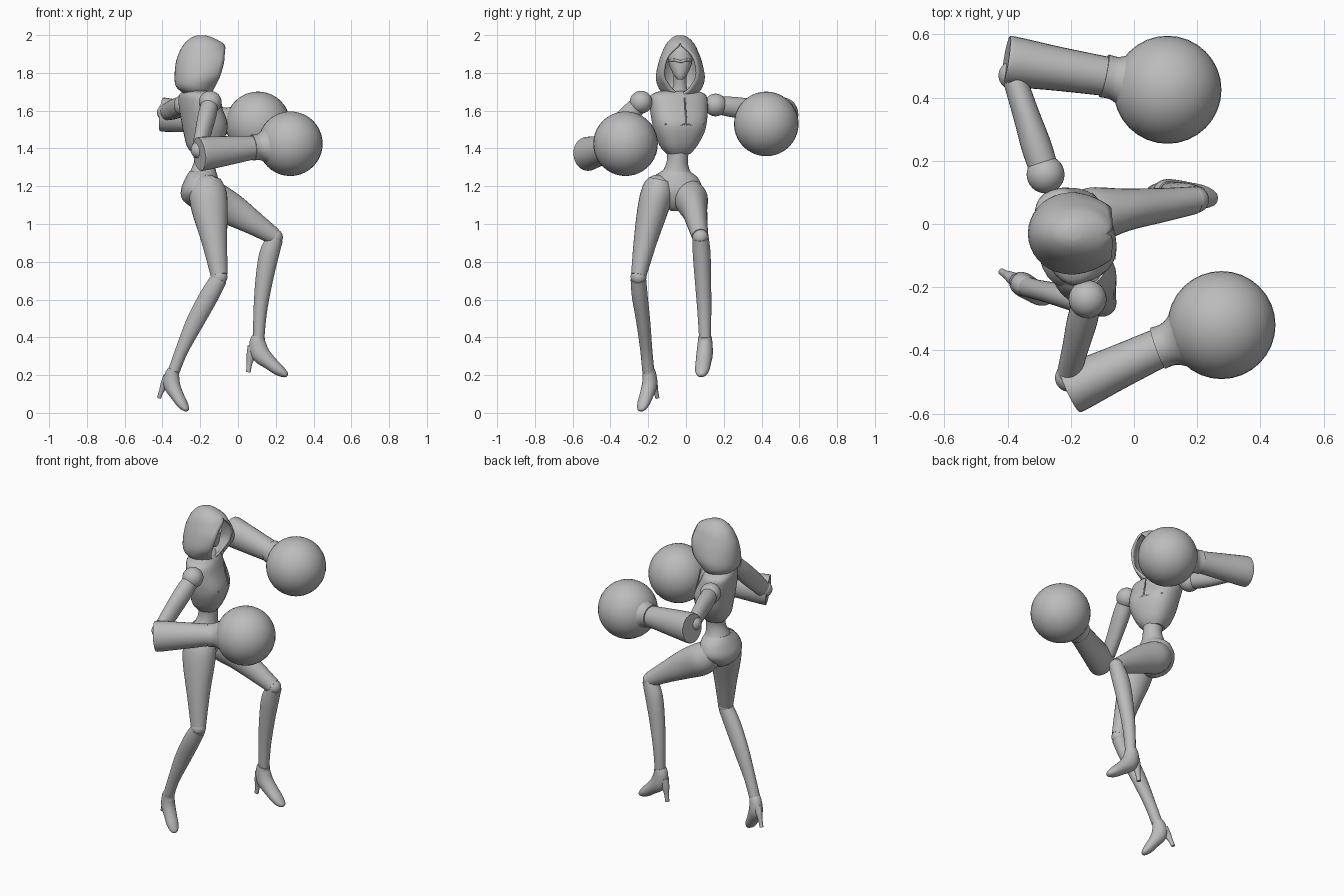
import bpy, bmesh, math
from mathutils import Vector

cube = bpy.data.objects.get("Cube")
if cube:
    bpy.data.objects.remove(cube)

grey = bpy.data.materials.new("plain grey")
grey.use_nodes = True
TONE = (0.5, 0.5, 0.5, 1)
grey.diffuse_color = TONE
grey.node_tree.nodes["Principled BSDF"].inputs["Base Color"].default_value = TONE
SIDES = 28


def finish(name, bm, angle=40):
    bmesh.ops.recalc_face_normals(bm, faces=bm.faces)
    mesh = bpy.data.meshes.new(name)
    bm.to_mesh(mesh)
    bm.free()
    mesh.materials.append(grey)
    ob = bpy.data.objects.new(name, mesh)
    bpy.context.collection.objects.link(ob)
    bpy.ops.object.select_all(action="DESELECT")
    ob.select_set(True)
    bpy.context.view_layer.objects.active = ob
    bpy.ops.object.shade_smooth_by_angle(angle=math.radians(angle))
    return ob


def spline(rows, steps):
    """Catmull-Rom interpolation of number rows."""
    out = []
    last = len(rows) - 1
    for i in range(last):
        a, b, c, d = (rows[max(0, min(last, k))] for k in (i - 1, i, i + 1, i + 2))
        for s in range(steps):
            t = s / steps
            out.append([q + t * (r - p) / 2 + t * t * (2 * p - 5 * q + 4 * r - e) / 2
                        + t ** 3 * (3 * q - p - 3 * r + e) / 2
                        for p, q, r, e in zip(a, b, c, d)])
    return out + [list(rows[-1])]


def loft(name, rows, ref, level=False, steps=5, power=1.0):
    """Skin rings (x, y, z, radius along ref, other radius) along a path."""
    rows = spline(rows, steps)
    pts = [Vector(r[:3]) for r in rows]
    bm = bmesh.new()
    rings = []
    for i, r in enumerate(rows):
        t = pts[min(i + 1, len(pts) - 1)] - pts[max(i - 1, 0)]
        t = Vector((0, 0, 1)) if level else t.normalized()
        side = (Vector(ref) - t * t.dot(Vector(ref))).normalized()
        other = t.cross(side)
        ring = []
        for k in range(SIDES):
            a = math.tau * k / SIDES
            c, s = (math.copysign(abs(v) ** power, v) for v in (math.cos(a), math.sin(a)))
            ring.append(bm.verts.new(pts[i] + side * c * max(r[3], .003) + other * s * max(r[4], .003)))
        rings.append(ring)
    for lo, hi in zip(rings, rings[1:]):
        for k in range(SIDES):
            n = (k + 1) % SIDES
            bm.faces.new((lo[k], lo[n], hi[n], hi[k]))
    bm.faces.new(rings[0])
    bm.faces.new(rings[-1])
    return finish(name, bm)


def ball(name, centre, size):
    bm = bmesh.new()
    bmesh.ops.create_uvsphere(bm, u_segments=32, v_segments=20, radius=1)
    for v in bm.verts:
        v.co = Vector(centre) + Vector([c * s for c, s in zip(v.co, size)])
    return finish(name, bm)


def heading(degrees):
    a = math.radians(degrees)
    return Vector((math.cos(a), math.sin(a), 0)), Vector((-math.sin(a), math.cos(a), 0))


UP = (0, 0, 1)

# Torso: chest shell turned toward the left, waist, pelvis
chest_left = heading(19)[1]
loft("chest", [(-.18, -.04, 1.37, .06, .055), (-.18, -.04, 1.41, .095, .085),
               (-.175, -.035, 1.48, .13, .105), (-.178, -.035, 1.54, .145, .112),
               (-.2, -.038, 1.62, .155, .10), (-.213, -.04, 1.68, .15, .085),
               (-.22, -.035, 1.705, .10, .06)], chest_left, True, 4, .8)
loft("waist", [(-.18, -.04, 1.44, .07, .065), (-.175, -.045, 1.35, .055, .055),
               (-.183, -.05, 1.29, .068, .065), (-.19, -.055, 1.25, .10, .08)],
     (0, 1, 0), True)
pelvis_left = heading(-6)[1]
loft("pelvis", [(-.187, -.055, 1.28, .075, .07), (-.192, -.058, 1.24, .125, .088),
                (-.198, -.06, 1.18, .145, .104), (-.20, -.06, 1.13, .11, .095),
                (-.19, -.06, 1.09, .05, .06), (-.185, -.06, 1.07, .02, .03)],
     pelvis_left, True)

# Chest centre ridge and underbust ridge
fwd, left = heading(19)
for name, run in (("chest_centre_ridge", [(0, 1.40), (0, 1.48), (0, 1.54), (0, 1.60), (0, 1.67)]),
                  ("chest_cross_ridge", [(-.11, 1.53), (-.06, 1.515), (0, 1.53), (.06, 1.515), (.11, 1.53)])):
    path = []
    for u, z in run:
        depth = .112 * (1 - (abs(u) / .145) ** 2.5) ** .4 - 1.6 * max(0, 1.54 - z) ** 1.7 - .2 * max(0, z - 1.54)
        p = Vector((-.178, -.035, z)) + fwd * depth + left * u
        path.append((*p, .004, .004))
    loft(name, path, UP if run[0][0] else (0, 1, 0), steps=3)

# Neck and head
loft("neck", [(-.225, -.035, 1.67, .06, .055), (-.215, -.032, 1.73, .036, .036),
              (-.20, -.03, 1.82, .036, .036)], (0, 1, 0))
loft("face", [(-.145, -.03, 1.765, .016, .018), (-.158, -.03, 1.79, .036, .042),
              (-.17, -.03, 1.84, .058, .058), (-.175, -.03, 1.88, .064, .060),
              (-.18, -.03, 1.93, .052, .052), (-.185, -.03, 1.965, .012, .015)],
     (0, 1, 0), True)
loft("brow_band", [(-.145, -.086, 1.865, .007, .005), (-.117, -.06, 1.868, .007, .006),
                   (-.108, -.03, 1.86, .007, .006), (-.117, 0, 1.868, .007, .006),
                   (-.145, .026, 1.865, .007, .005)], UP)

# Hood: rows of height, back x, front x, half width, opening half width
hood_rows = spline([(1.998, -.215, -.17, .02, 0), (1.985, -.25, -.13, .045, 0),
                    (1.95, -.288, -.072, .077, .006), (1.90, -.315, -.070, .10, .062),
                    (1.85, -.33, -.075, .117, .085), (1.78, -.336, -.095, .13, .09),
                    (1.73, -.33, -.12, .12, .062), (1.70, -.30, -.135, .10, .035),
                    (1.685, -.275, -.145, .075, .012)], 3)
bm = bmesh.new()
hood_rings = []
for z, back, front, half, gap in hood_rows:
    start = math.asin(max(0, min(gap / half, .95)))
    rx = (front - back) / (1 + math.cos(start))
    ring = []
    for k in range(SIDES + 1):
        a = start + (math.tau - 2 * start) * k / SIDES
        ring.append(bm.verts.new((back + rx + rx * math.cos(a), -.03 + half * math.sin(a), z)))
    hood_rings.append(ring)
for lo, hi in zip(hood_rings, hood_rings[1:]):
    for k in range(SIDES):
        bm.faces.new((lo[k], lo[k + 1], hi[k + 1], hi[k]))
bm.faces.new(hood_rings[0][:-1])
bmesh.ops.remove_doubles(bm, verts=bm.verts, dist=.0005)
hood = finish("hood", bm, 50)
shell = hood.modifiers.new("thickness", "SOLIDIFY")
shell.thickness = .012
shell.offset = -1

# Arms: shoulder ball, upper arm, sleeve, cuff and round glove
arms = {
    "left": ((-.28, .157, 1.63), (-.375, .45, 1.595), (-.405, .517, 1.58), (-.085, .467, 1.55), (.106, .425, 1.53)),
    "right": ((-.147, -.238, 1.645), (-.205, -.47, 1.40), (-.205, -.525, 1.37), (.085, -.39, 1.405), (.277, -.32, 1.425)),
}
for side, (shoulder, elbow, sleeve, wrist, fist) in arms.items():
    ball(side + "_shoulder", shoulder, (.06, .06, .06))
    s, e, f, w, b = map(Vector, (shoulder, elbow, sleeve, wrist, fist))
    loft(side + "_upper_arm", [(*s, .045, .045), (*s.lerp(e, .3), .054, .048),
                               (*s.lerp(e, .65), .054, .042), (*e, .046, .038)], UP)
    ball(side + "_elbow", e.lerp(f, .3), (.045, .045, .045))
    loft(side + "_forearm", [(*f, .086, .076), (*f.lerp(w, .06), .09, .08),
                             (*f.lerp(w, .5), .078, .07), (*w, .062, .062)], UP)
    d = (b - w).normalized()
    loft(side + "_cuff", [(*(w - d * .01), .069, .069), (*(w + d * .025), .069, .069),
                          (*(w + d * .06), .088, .088), (*(w + d * .09), .125, .125)], UP)
    ball(side + "_glove", fist, (.171, .171, .171))

# Legs: thigh, knee and shin
legs = {
    "left": ([(-.19, .015, 1.18, .07, .075), (-.13, .028, 1.13, .088, .095), (-.03, .045, 1.075, .068, .085),
              (.09, .06, 1.0, .054, .062), (.19, .075, .935, .044, .045)],
             [(.197, .078, .925, .043, .043), (.165, .083, .84, .047, .052), (.138, .09, .70, .043, .046),
              (.118, .097, .54, .037, .036), (.11, .10, .40, .031, .030)]),
    "right": ([(-.165, -.135, 1.23, .065, .075), (-.16, -.15, 1.17, .085, .098), (-.15, -.175, 1.08, .082, .096),
               (-.125, -.215, .91, .062, .068), (-.10, -.25, .73, .041, .045)],
              [(-.10, -.252, .71, .041, .044), (-.152, -.245, .62, .042, .05), (-.228, -.226, .48, .037, .047),
               (-.298, -.21, .33, .032, .034), (-.338, -.20, .225, .032, .031)]),
}
for side, (thigh, shin) in legs.items():
    loft(side + "_thigh", thigh, (0, 1, 0))
    knee = Vector(thigh[-1][:3]).lerp(Vector(shin[0][:3]), .5)
    ball(side + "_knee", knee, (.044, .042, .044))
    loft(side + "_shin", shin, (0, 1, 0))
    ball(side + "_hip", thigh[1][:3], (.09, .085, .09))

# High-heeled shoes, drawn in a side plane, then tilted and turned
sole = [(0, .005, .035, .034), (-.006, -.03, .039, .044), (.008, -.085, .043, .050),
        (.06, -.135, .041, .038), (.11, -.175, .037, .030), (.145, -.198, .022, .016), (.153, -.204, .004, .004)]
spike = [(-.03, -.05, .026, .03), (-.042, -.10, .02, .024), (-.05, -.14, .014, .015), (-.056, -.185, .012, .012)]
for side, turn, tilt, size in (("left", -8, 0, 1), ("right", -31, 16, .9)):
    ankle = Vector(legs[side][1][-1][:3])
    fwd, left = heading(turn)
    c, s = math.cos(math.radians(tilt)), math.sin(math.radians(tilt))
    for part, shape in (("shoe", sole), ("heel", spike)):
        path = []
        for u, w, wide, deep in shape:
            p = ankle + size * (fwd * (u * c + w * s) + Vector(UP) * (w * c - u * s))
            path.append((*p, wide * size, deep * size))
        loft(side + "_" + part, path, left)
